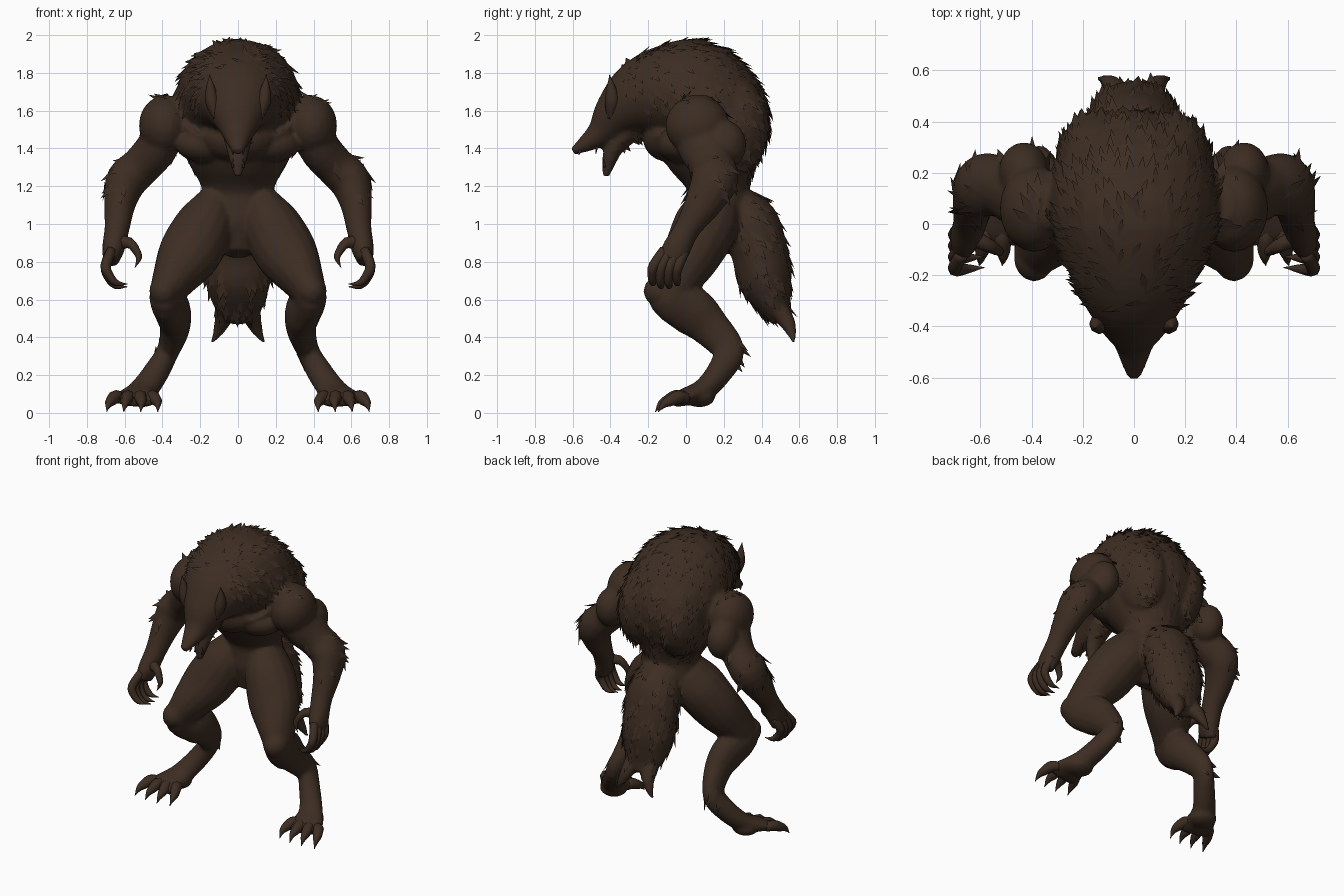
import bpy, bmesh, random
from math import sin, cos, pi
from mathutils import Vector, Matrix

random.seed(7)
if "Cube" in bpy.data.objects:
    bpy.data.objects.remove(bpy.data.objects["Cube"], do_unlink=True)

fur = bpy.data.materials.new("dark_brown_fur")
fur.use_nodes = True
brown = (0.046, 0.026, 0.016, 1)
fur.diffuse_color = brown
fur.node_tree.nodes["Principled BSDF"].inputs["Base Color"].default_value = brown


def finish(name, bm, smooth=True):
    bmesh.ops.recalc_face_normals(bm, faces=bm.faces)
    mesh = bpy.data.meshes.new(name)
    bm.to_mesh(mesh)
    bm.free()
    mesh.materials.append(fur)
    ob = bpy.data.objects.new(name, mesh)
    bpy.context.collection.objects.link(ob)
    for p in mesh.polygons:
        p.use_smooth = smooth
    return ob


def spline(a, b, c, d, t):
    """Smooth curve between stations b and c."""
    return [(2 * q + (r - p) * t + (2 * p - 5 * q + 4 * r - s) * t * t
             + (3 * q - p - 3 * r + s) * t ** 3) / 2 for p, q, r, s in zip(a, b, c, d)]


def loft(bm, stations, sides=(1,), n=16, steps=4):
    """Skin ellipses along a path; a station is x, y, z, half width, half depth."""
    pts = [stations[0]] + list(stations) + [stations[-1]]
    path = [spline(*pts[i:i + 4], k / steps) for i in range(len(stations) - 1) for k in range(steps)]
    path.append(list(stations[-1]))
    for side in sides:
        rings = []
        for i, (x, y, z, w, d) in enumerate(path):
            t = Vector(path[min(i + 1, len(path) - 1)][:3]) - Vector(path[max(i - 1, 0)][:3])
            t.normalize()
            u = Vector((1, 0, 0))
            u = (u - t * u.dot(t)).normalized()
            v = t.cross(u)
            ring = []
            for k in range(n):
                a = 2 * pi * k / n
                p = Vector((x, y, z)) + u * max(w, 0.002) * cos(a) + v * max(d, 0.002) * sin(a)
                ring.append(bm.verts.new((p.x * side, p.y, p.z)))
            rings.append(ring)
        for r, s in zip(rings, rings[1:]):
            for k in range(n):
                bm.faces.new((r[k], r[(k + 1) % n], s[(k + 1) % n], s[k]))
        bm.faces.new(rings[0])
        bm.faces.new(rings[-1])


def blob(bm, centre, size, sides=(1,)):
    for s in sides:
        c = (centre[0] * s, centre[1], centre[2])
        bmesh.ops.create_uvsphere(bm, u_segments=20, v_segments=12, radius=1,
                                  matrix=Matrix.Translation(c) @ Matrix.Diagonal((*size, 1)))


BOTH = (1, -1)
body = bmesh.new()
# Pelvis, hunched torso, neck, head and upper jaw along one bent spine
spine = [(.12, .84, .07, .07), (.16, .97, .19, .15), (.175, 1.1, .2, .16), (.17, 1.2, .195, .165),
         (.15, 1.34, .27, .25), (.12, 1.52, .33, .335), (.03, 1.67, .33, .315), (-.12, 1.69, .285, .255),
         (-.26, 1.65, .22, .2), (-.37, 1.575, .15, .13), (-.455, 1.48, .085, .075),
         (-.54, 1.42, .05, .042), (-.6, 1.385, .025, .02)]
loft(body, [(0, *s) for s in spine], n=28)
# Lower jaw hanging open
loft(body, [(0, -.3, 1.5, .09, .07), (0, -.375, 1.41, .065, .05), (0, -.405, 1.34, .047, .04),
            (0, -.425, 1.25, .018, .018)])
# Throat, chest, upper back, brow and shoulder muscles
blob(body, (0, -.1, 1.46), (.2, .13, .13))
blob(body, (.15, -.02, 1.42), (.18, .13, .1), BOTH)
blob(body, (.14, .23, 1.52), (.17, .21, .27), BOTH)
blob(body, (.07, -.4, 1.59), (.04, .05, .03), BOTH)
blob(body, (.39, .06, 1.52), (.135, .17, .16), BOTH)
# Arms
loft(body, [(.33, .07, 1.66, .06, .08), (.38, .07, 1.56, .11, .15), (.42, .09, 1.42, .11, .14),
            (.51, .14, 1.31, .105, .12), (.59, .15, 1.23, .11, .125), (.625, .09, 1.11, .085, .1),
            (.64, .01, .98, .067, .07), (.66, -.05, .87, .06, .075), (.675, -.08, .8, .04, .075)], BOTH)
blob(body, (.43, .2, 1.42), (.1, .12, .13), BOTH)
# Thigh, bent knee, raised hock and foot
loft(body, [(.12, .16, 1.12, .1, .13), (.17, .11, 1.0, .155, .17), (.26, .03, .84, .165, .155),
            (.345, -.06, .7, .115, .13), (.385, -.09, .61, .085, .11), (.345, .03, .54, .095, .13),
            (.335, .13, .45, .08, .105), (.37, .225, .33, .06, .085), (.43, .18, .22, .068, .07),
            (.5, .09, .12, .08, .06), (.54, -.02, .08, .115, .045), (.55, -.07, .06, .11, .03)], BOTH)
blob(body, (.39, -.13, .645), (.08, .095, .085), BOTH)
blob(body, (.51, .07, .085), (.09, .085, .055), BOTH)
# Bushy tail with a forked end
loft(body, [(0, .24, 1.13, .13, .1), (0, .33, 1.01, .175, .155), (0, .39, .85, .185, .15),
            (0, .42, .7, .175, .145), (0, .47, .56, .125, .085), (0, .51, .49, .06, .05)], n=20)
loft(body, [(.05, .45, .6, .07, .06), (.08, .53, .49, .045, .045), (.11, .56, .42, .025, .025),
            (.145, .57, .365, .005, .005)], BOTH)
body = finish("body", body)
remesh = body.modifiers.new("merge_parts", "REMESH")
remesh.mode = "VOXEL"
remesh.voxel_size = 0.014
remesh.use_smooth_shade = True
relax = body.modifiers.new("soften", "SMOOTH")
relax.factor = 0.5
relax.iterations = 2

# Ears
bm = bmesh.new()
loft(bm, [(.11, -.4, 1.56, .02, .02), (.135, -.39, 1.64, .036, .04), (.145, -.395, 1.71, .027, .028),
          (.15, -.405, 1.79, 0, 0)], BOTH, n=8)
finish("ears", bm)

# Fangs
bm = bmesh.new()
for y, z, drop in ((-.56, 1.39, -.025), (-.47, 1.42, -.05), (-.43, 1.3, .045)):
    loft(bm, [(.028, y, z, .01, .01), (.026, y - .008, z + drop, 0, 0)], BOTH, n=6, steps=1)
finish("fangs", bm)

# Curled fingers and thumbs ending in claws
bm = bmesh.new()
for i in range(4):
    y, low = -.14 + .043 * i, .015 * abs(i - 1.5)
    loft(bm, [(.67, y * .8, .86, .028, .03), (.7, y - .03, .78, .028, .028),
              (.685, y - .04, .71 + low, .024, .024), (.645, y - .035, .665 + low, .018, .018),
              (.585, y - .03, .66 + low, 0, 0)], BOTH, n=8, steps=3)
loft(bm, [(.64, -.05, .9, .035, .04), (.575, -.08, .9, .028, .03), (.54, -.1, .86, .022, .022),
          (.525, -.11, .82, .016, .016), (.545, -.12, .77, 0, 0)], BOTH, n=8, steps=3)
finish("clawed_fingers", bm)

# Splayed toes ending in claws
bm = bmesh.new()
for i in range(4):
    s = i - 1.5
    reach = .015 * abs(s)
    loft(bm, [(.54 + .05 * s, .0, .08, .035, .03), (.55 + .065 * s, -.06 + reach, .085, .036, .036),
              (.552 + .08 * s, -.105 + reach, .065, .03, .03),
              (.555 + .087 * s, -.14 + reach, .045, .018, .02),
              (.56 + .09 * s, -.17 + reach, .005, 0, 0)], BOTH, n=8, steps=3)
finish("clawed_toes", bm)


def tuft_chance(c, n):
    """How thickly fur tufts grow at a place on the body."""
    x, y, z = abs(c.x), c.y, c.z
    if z > 1.22 and x < .36 and y > -.34:
        upper = z > 1.6 and (n.z > .1 or x > .2)
        return .8 if upper or n.y > .1 else 0
    if y > .28 and .5 < z < 1.15:
        return .7
    if x > .5 and 1.15 < z < 1.36:
        return .35 if n.x * c.x > 0 else 0
    if .36 < x < .5 and z > 1.64:
        return .4
    if .26 < z < .38 and y > .24:
        return .4
    return 0


# Flat fur tufts whose roots sink into the body and whose tips lift off
merged = body.evaluated_get(bpy.context.evaluated_depsgraph_get()).to_mesh()
spots = [(p.center.copy(), p.normal.copy()) for p in merged.polygons]
random.shuffle(spots)
bm = bmesh.new()
for c, n in spots[:len(spots) // 18]:
    if random.random() > tuft_chance(c, n):
        continue
    flow = Vector((random.uniform(-.25, .25), .6, -.75))
    flow = (flow - n * flow.dot(n)).normalized()
    across = n.cross(flow)
    size = random.uniform(.04, .08)
    tip = bm.verts.new(c + flow * size + n * size * .26)
    root = bm.verts.new(c - flow * size * .8 - n * .004)
    keel = bm.verts.new(c - n * .012)
    left, right = [bm.verts.new(c + across * size * .34 * s - n * .006) for s in BOTH]
    for a, b in ((root, left), (left, tip), (tip, right), (right, root)):
        bm.faces.new((a, b, keel))
    bm.faces.new((root, right, tip, left))
finish("fur_tufts", bm, smooth=False)
